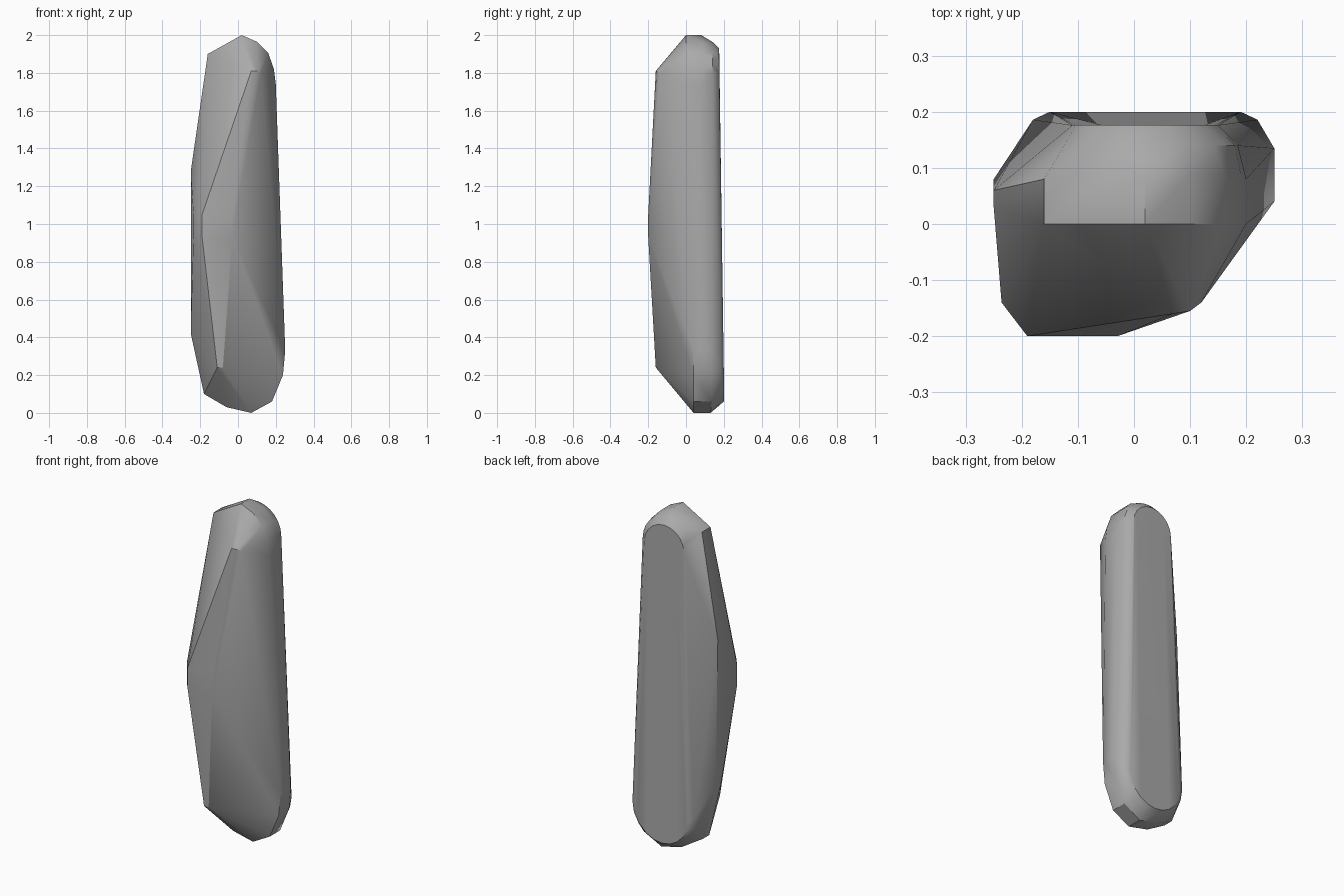
import bpy, bmesh, math
from mathutils import Vector

cube = bpy.data.objects.get("Cube")
if cube:
    bpy.data.objects.remove(cube, do_unlink=True)

stone = bpy.data.materials.new("stone_grey")
stone.use_nodes = True
GREY = (0.4, 0.4, 0.4, 1)
stone.diffuse_color = GREY
stone.node_tree.nodes["Principled BSDF"].inputs["Base Color"].default_value = GREY


def arc(cx, y, cz, r, start, end, steps=10):
    """Points on a rounded end, in a plane of constant y."""
    angles = [math.radians(start + (end - start) * i / steps) for i in range(steps + 1)]
    return [(cx + r * math.cos(a), y, cz + r * math.sin(a)) for a in angles]


def span(x, z, y0, y1):
    """A short edge running front to back."""
    return [(x, y0, z), (x, y1, z)]


points = []
# Flat back with rounded ends, leaning forward at the top
points += arc(0.02, 0.176, 1.80, 0.13, 0, 180)
points += arc(0.02, 0.2, 0.23, 0.17, 180, 360)
# Softened edge around the back
points += arc(0.02, 0.186, 0.25, 0.2, 180, 360)
points += arc(0.02, 0.14, 1.80, 0.165, 0, 140)
# Crown
points += span(0.02, 2.0, 0.0, 0.08) + span(-0.16, 1.9, 0.0, 0.08)
points += span(0.10, 1.965, 0.0, 0.09) + span(0.16, 1.905, 0.0, 0.09)
points += span(0.19, 1.82, 0.0, 0.09) + span(0.2, 1.74, 0.0, 0.08)
# Foot
points += span(0.25, 0.33, 0.04, 0.135) + span(0.238, 0.2, 0.04, 0.135)
points += span(0.18, 0.06, 0.04, 0.135) + span(0.07, 0.0, 0.04, 0.13)
points += span(-0.06, 0.03, 0.04, 0.13) + span(-0.18, 0.1, 0.04, 0.1)
# Left flank
points += span(-0.25, 0.42, 0.03, 0.08) + span(-0.25, 1.28, 0.03, 0.06)
# Front ridge and its two end corners
for z in (0.93, 1.05):
    points += [(-0.19, -0.2, z), (-0.03, -0.2, z), (-0.236, -0.14, z)]
points += [(-0.11, -0.16, 0.24), (-0.08, -0.16, 0.24)]
points += [(0.07, -0.16, 1.81), (0.10, -0.155, 1.81), (0.12, -0.14, 1.8)]

bm = bmesh.new()
for p in points:
    bm.verts.new(Vector(p))
hull = bmesh.ops.convex_hull(bm, input=bm.verts)
loose = {v for v in hull["geom_interior"] + hull["geom_unused"]
         if isinstance(v, bmesh.types.BMVert)}
bmesh.ops.delete(bm, geom=list(loose), context="VERTS")
bmesh.ops.dissolve_limit(bm, angle_limit=math.radians(1), verts=bm.verts, edges=bm.edges)
bmesh.ops.recalc_face_normals(bm, faces=bm.faces)

mesh = bpy.data.meshes.new("standing_stone")
bm.to_mesh(mesh)
bm.free()
mesh.materials.append(stone)
rock = bpy.data.objects.new("standing_stone", mesh)
bpy.context.collection.objects.link(rock)

# Smooth rounded edges, keep the hard facets
bpy.ops.object.select_all(action="DESELECT")
rock.select_set(True)
bpy.context.view_layer.objects.active = rock
bpy.ops.object.shade_smooth_by_angle(angle=math.radians(30))
